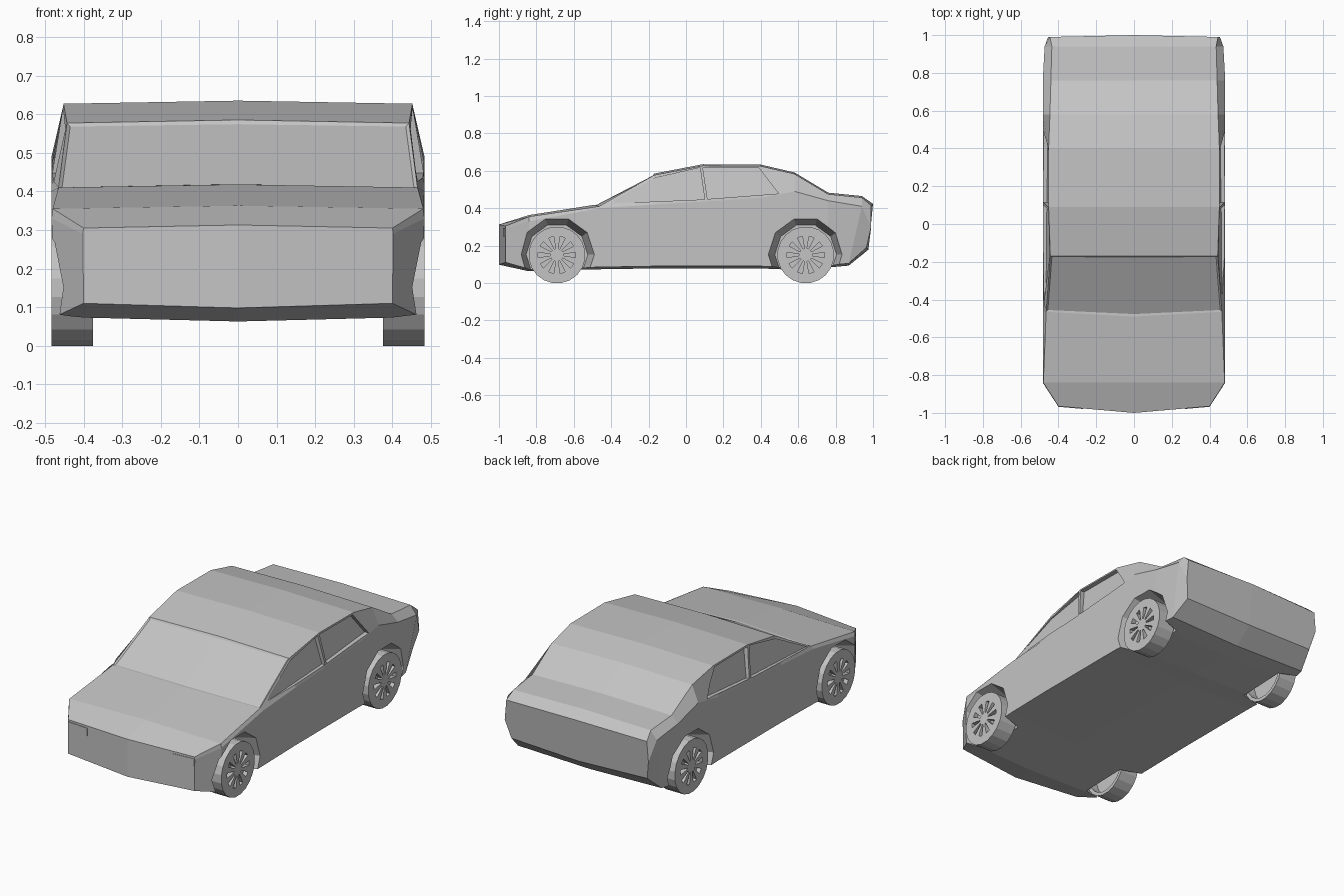
import bpy
import bmesh
from math import sin, cos, pi, radians
from mathutils import Matrix, Vector

default_cube = bpy.data.objects.get("Cube")
if default_cube:
    bpy.data.objects.remove(default_cube, do_unlink=True)

paint = bpy.data.materials.new("light_grey")
paint.use_nodes = True
paint.diffuse_color = (0.55, 0.55, 0.55, 1)
paint.node_tree.nodes["Principled BSDF"].inputs["Base Color"].default_value = (0.55, 0.55, 0.55, 1)


def make_object(name, bm):
    """Turn a bmesh into a painted, flat shaded object."""
    bmesh.ops.recalc_face_normals(bm, faces=bm.faces[:])
    mesh = bpy.data.meshes.new(name)
    bm.to_mesh(mesh)
    bm.free()
    mesh.materials.append(paint)
    obj = bpy.data.objects.new(name, mesh)
    bpy.context.collection.objects.link(obj)
    return obj


def add_prism(bm, first_loop, second_loop):
    """Bridge two matching loops of points and cap both ends."""
    first = [bm.verts.new(p) for p in first_loop]
    second = [bm.verts.new(p) for p in second_loop]
    bm.faces.new(first)
    bm.faces.new(second)
    for i in range(len(first)):
        j = (i + 1) % len(first)
        bm.faces.new((first[i], first[j], second[j], second[i]))


def cut(target, bm):
    """Subtract a bmesh from an object, then discard the cutter."""
    cutter = make_object("cutter", bm)
    cutter.hide_render = True
    modifier = target.modifiers.new("cut", "BOOLEAN")
    modifier.operation = "DIFFERENCE"
    modifier.solver = "EXACT"
    modifier.object = cutter
    bpy.context.view_layer.objects.active = target
    bpy.ops.object.modifier_apply(modifier=modifier.name)
    bpy.data.objects.remove(cutter, do_unlink=True)


def circle(x, center_y, center_z, radius, sides):
    """Points of a polygon facing sideways, with a flat top."""
    angles = [2 * pi * (i + 0.5) / sides for i in range(sides)]
    return [(x, center_y + radius * sin(a), center_z + radius * cos(a)) for a in angles]


# Body stations from nose to tail:
# y, centre shift, roof z, roof half width, belt z, belt half width, sill y, sill z, sill half width
stations = [
    (-0.965, -0.035, 0.305, 0.40, 0.29, 0.402, -0.965, 0.11, 0.40),
    (-0.84, 0, 0.355, 0.48, 0.33, 0.483, -0.84, 0.075, 0.475),
    (-0.465, -0.025, 0.41, 0.465, 0.40, 0.483, -0.465, 0.085, 0.483),
    (-0.17, 0, 0.577, 0.443, 0.42, 0.483, -0.17, 0.09, 0.483),
    (0.09, 0, 0.627, 0.452, 0.435, 0.483, 0.09, 0.09, 0.483),
    (0.40, 0, 0.625, 0.452, 0.455, 0.483, 0.40, 0.09, 0.483),
    (0.58, 0, 0.583, 0.445, 0.49, 0.483, 0.52, 0.085, 0.483),
    (0.76, 0, 0.475, 0.44, 0.44, 0.483, 0.76, 0.095, 0.475),
    (0.94, 0, 0.457, 0.435, 0.41, 0.473, 0.87, 0.105, 0.455),
    (0.99, 0.01, 0.415, 0.445, 0.30, 0.455, 0.965, 0.19, 0.43),
]
WINDSHIELD_BAY = 2


def body_ring(bm, station):
    y, shift, roof, roof_w, belt, belt_w, sill_y, sill, sill_w = station
    half = [(roof_w, y, roof), (belt_w, y, belt), (sill_w, sill_y, sill)]
    points = [(0, y + shift, roof + 0.008)] + half
    points += [(0, sill_y + shift, sill - 0.012)]
    points += [(-px, py, pz) for px, py, pz in reversed(half)]
    return [bm.verts.new(p) for p in points]


# Lofted body shell
bm = bmesh.new()
rings = [body_ring(bm, s) for s in stations]
windshield = []
for bay, (near, far) in enumerate(zip(rings, rings[1:])):
    count = len(near)
    for i in range(count):
        j = (i + 1) % count
        face = bm.faces.new((near[i], near[j], far[j], far[i]))
        if bay == WINDSHIELD_BAY and i in (0, count - 1):
            windshield.append(face)
for ring in (rings[0], rings[-1]):
    bm.faces.new(ring[:5])
    bm.faces.new(ring[4:] + ring[:1])
bmesh.ops.recalc_face_normals(bm, faces=bm.faces[:])

# Windshield glass set slightly below its frame
bmesh.ops.inset_region(bm, faces=windshield, thickness=0.012, depth=-0.006)
body = make_object("body", bm)

# Side window recesses as outlines in y and z
front_window = [(-0.42, 0.425), (-0.17, 0.56), (0.075, 0.617), (0.10, 0.447)]
rear_window = [(0.09, 0.617), (0.39, 0.615), (0.495, 0.478), (0.115, 0.449)]
for side in (1, -1):
    for outline in (front_window, rear_window):
        bm = bmesh.new()
        glass = [(side * (0.465 - 0.2 * (z - 0.43)), y, z) for y, z in outline]
        outside = [(side * 0.6, y, z) for y, z in outline]
        add_prism(bm, glass, outside)
        cut(body, bm)

# Wheel arches and wheels
WHEEL_RADIUS = 0.152
WHEEL_OUTER = 0.483
WHEEL_INNER = 0.375
axles = {"front": -0.69, "rear": 0.64}


def make_wheel(name, side, axle_y):
    bm = bmesh.new()
    hub_z = WHEEL_RADIUS * cos(pi / 20)
    add_prism(bm,
              circle(side * WHEEL_INNER, axle_y, hub_z, WHEEL_RADIUS, 20),
              circle(side * WHEEL_OUTER, axle_y, hub_z, WHEEL_RADIUS, 20))
    bmesh.ops.recalc_face_normals(bm, faces=bm.faces[:])

    # Hollow back of the rim
    back = min((f for f in bm.faces if len(f.verts) == 20),
               key=lambda f: abs(f.calc_center_median().x))
    bmesh.ops.inset_region(bm, faces=[back], thickness=0.02)
    bmesh.ops.inset_region(bm, faces=[back], thickness=0.002, depth=-0.05)
    wheel = make_object(name, bm)

    # Ring of tapered slots between the spokes
    bm = bmesh.new()
    slot = [(-0.004, 0.035), (0.004, 0.035), (0.014, 0.10), (-0.014, 0.10)]
    for i in range(10):
        turn = Matrix.Rotation(2 * pi * (i + 0.5) / 10, 3, "X")
        hub = Vector((0, axle_y, hub_z))
        loops = []
        for x in (WHEEL_OUTER - 0.025, WHEEL_OUTER + 0.02):
            loops.append([turn @ Vector((side * x, y, z)) + hub for y, z in slot])
        add_prism(bm, *loops)
    cut(wheel, bm)


for side, side_name in ((1, "left"), (-1, "right")):
    for end, axle_y in axles.items():
        bm = bmesh.new()
        add_prism(bm,
                  circle(side * 0.36, axle_y, WHEEL_RADIUS, 0.165, 10),
                  circle(side * 0.5, axle_y, WHEEL_RADIUS, 0.205, 10))
        cut(body, bm)
        make_wheel(f"{end}_{side_name}_wheel", side, axle_y)

    # Thin headlight plate following the angled nose
    bm = bmesh.new()
    placement = (Matrix.Translation((side * 0.335, -0.9705, 0.272))
                 @ Matrix.Rotation(side * radians(5), 4, "Z")
                 @ Matrix.Diagonal((0.13, 0.006, 0.045, 1)))
    bmesh.ops.create_cube(bm, size=1, matrix=placement)
    make_object(f"{side_name}_headlight", bm)
